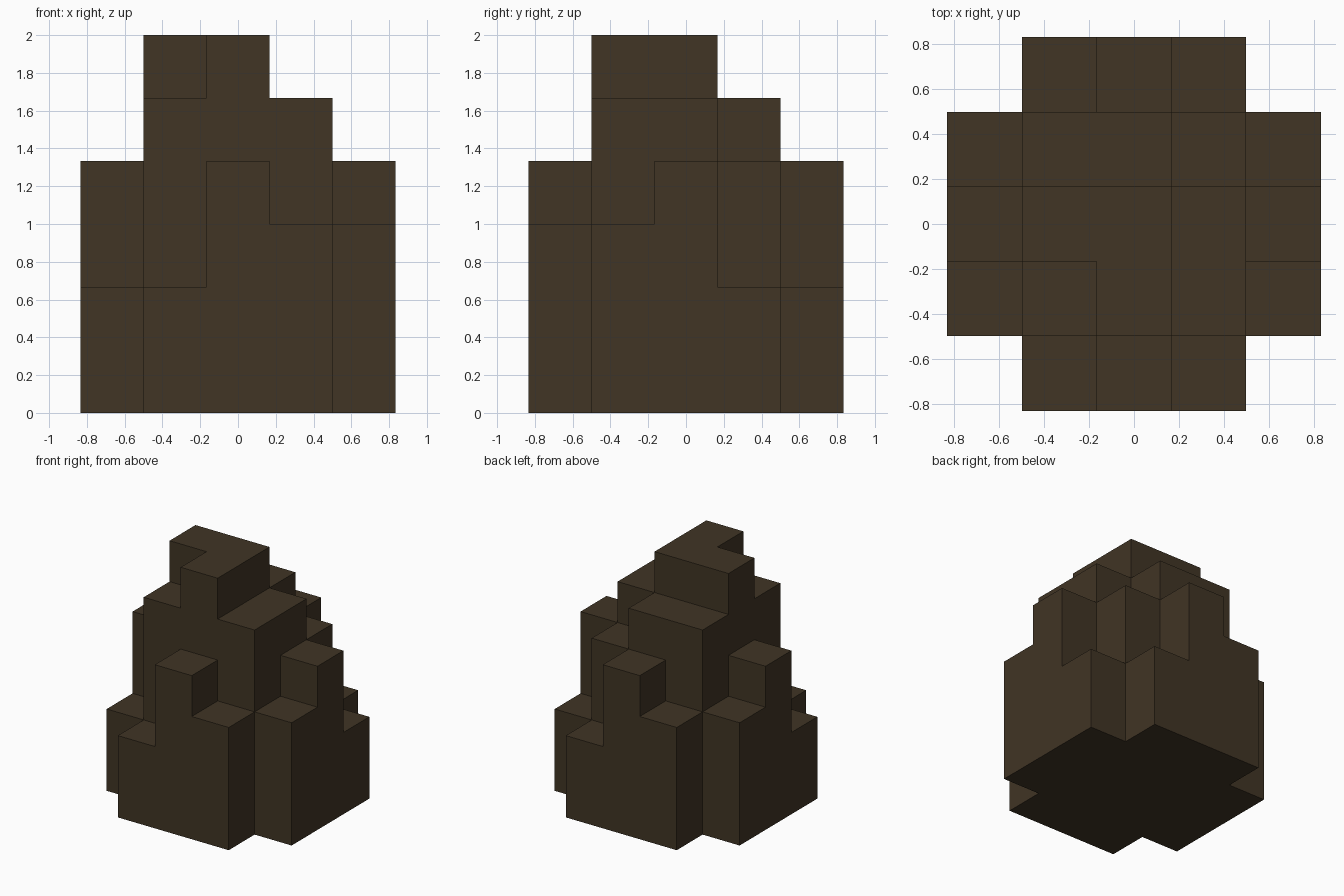
import bpy, bmesh, math
from mathutils import Vector

cube = bpy.data.objects.get("Cube")
if cube:
    bpy.data.objects.remove(cube, do_unlink=True)

UNIT = 1 / 3

# Column heights in blocks: rows run front to back, entries left to right
HEIGHTS = ["02430",
           "25653",
           "46654",
           "35542",
           "03420"]


def filled(cell):
    x, y, z = cell
    return 0 <= x < 5 and 0 <= y < 5 and 0 <= z < int(HEIGHTS[y][x])


# One flat dark brown
brown = bpy.data.materials.new("dark_brown")
brown.use_nodes = True
color = (0.052, 0.035, 0.018, 1)
brown.diffuse_color = color
shader = next(n for n in brown.node_tree.nodes if n.type == "BSDF_PRINCIPLED")
shader.inputs["Base Color"].default_value = color
shader.inputs["Roughness"].default_value = 1

# Outer skin of the stepped mound, one quad per exposed block side
bm = bmesh.new()
cells = [(x, y, z) for x in range(5) for y in range(5) for z in range(6)]
for cell in filter(filled, cells):
    center = Vector(cell) + Vector((-2, -2, 0.5))
    for axis in range(3):
        for sign in (-1, 1):
            normal = Vector((0, 0, 0))
            normal[axis] = sign
            if filled([int(c) for c in Vector(cell) + normal]):
                continue
            side = Vector((0, 0, 0))
            side[(axis + 1) % 3] = 1
            up = normal.cross(side)
            corners = [-side - up, side - up, side + up, up - side]
            bm.faces.new([bm.verts.new((center + (normal + c) / 2) * UNIT)
                          for c in corners])

# Weld the skin and merge flat areas into clean faces
bmesh.ops.remove_doubles(bm, verts=bm.verts, dist=0.001)
bmesh.ops.dissolve_limit(bm, angle_limit=math.radians(1),
                         verts=bm.verts, edges=bm.edges)
mesh = bpy.data.meshes.new("stepped_mound")
bm.to_mesh(mesh)
bm.free()
mesh.materials.append(brown)
mound = bpy.data.objects.new("stepped_mound", mesh)
bpy.context.collection.objects.link(mound)
